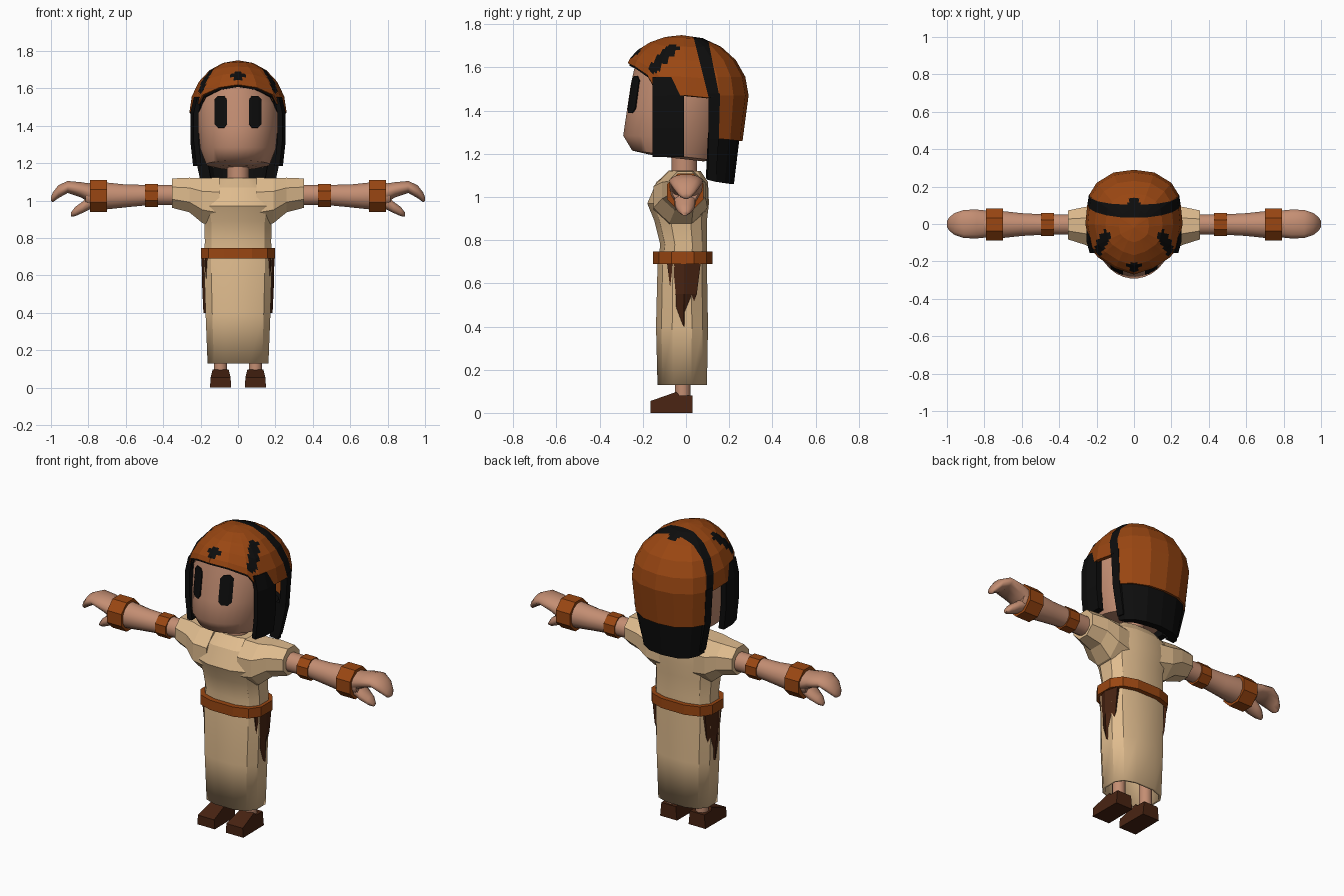
import bpy, bmesh, math
from mathutils import Vector

if "Cube" in bpy.data.objects:
    bpy.data.objects.remove(bpy.data.objects["Cube"])

def material(name, rgb):
    m = bpy.data.materials.new(name)
    m.diffuse_color = (*rgb, 1)
    m.use_nodes = True
    m.node_tree.nodes["Principled BSDF"].inputs["Base Color"].default_value = m.diffuse_color
    return m

SKIN = material("skin", (0.55, 0.27, 0.17))
CLOTH = material("cloth", (0.74, 0.50, 0.27))
LEATHER = material("orange leather", (0.32, 0.062, 0.006))
BROWN = material("dark brown", (0.064, 0.017, 0.006))
BLACK = material("black hair", (0.004, 0.004, 0.004))

def finish(name, bm, mats, smooth=None, thick=0, recalc=True):
    if recalc:
        bmesh.ops.recalc_face_normals(bm, faces=bm.faces)
    me = bpy.data.meshes.new(name)
    bm.to_mesh(me)
    bm.free()
    ob = bpy.data.objects.new(name, me)
    bpy.context.collection.objects.link(ob)
    for m in mats:
        me.materials.append(m)
    if thick:
        mod = ob.modifiers.new("thickness", 'SOLIDIFY')
        mod.thickness, mod.offset = thick, -1
    if smooth:
        bpy.ops.object.select_all(action='DESELECT')
        ob.select_set(True)
        bpy.context.view_layer.objects.active = ob
        bpy.ops.object.shade_smooth_by_angle(angle=math.radians(smooth))
    return ob

def loft(name, rings, mat, closed=True, caps=(True, True), smooth=None, thick=0):
    """Skin a list of equal-length point rows."""
    bm = bmesh.new()
    rows = [[bm.verts.new(p) for p in r] for r in rings]
    n = len(rows[0])
    for a, b in zip(rows, rows[1:]):
        for i in range(n if closed else n - 1):
            j = (i + 1) % n
            bm.faces.new((a[i], a[j], b[j], b[i]))
    if closed and caps[0]:
        bm.faces.new(rows[0])
    if closed and caps[1]:
        bm.faces.new(rows[-1])
    return finish(name, bm, [mat], smooth, thick)

def spow(v, e):
    return math.copysign(abs(v) ** e, v)

def ring_z(zf, zb, hw, yf, yb, n=16, e=2.0):
    """Horizontal rounded ring, its height running from front zf to back zb."""
    pts = []
    for i in range(n):
        a = 2 * math.pi * (i + 0.5) / n
        c, s = spow(math.cos(a), 2 / e), spow(math.sin(a), 2 / e)
        pts.append((hw * c, (yf + yb) / 2 + s * (yb - yf) / 2,
                    (zf + zb) / 2 + s * (zb - zf) / 2))
    return pts

def ring_x(x, yc, ry, zc, rz, n=12):
    """Upright ring across the arm."""
    return [(x, yc + ry * math.cos(2 * math.pi * (i + 0.5) / n),
             zc + rz * math.sin(2 * math.pi * (i + 0.5) / n)) for i in range(n)]

# head and neck
HEAD = [(1.19, 1.165, 0.11, -0.14, 0.08), (1.215, 1.17, 0.17, -0.25, 0.13),
        (1.285, 1.27, 0.203, -0.292, 0.17), (1.40, 1.40, 0.215, -0.275, 0.19),
        (1.52, 1.52, 0.218, -0.257, 0.19), (1.62, 1.62, 0.18, -0.235, 0.16)]
loft("head", [ring_z(*r, n=32) for r in HEAD], SKIN, smooth=50)
loft("neck", [ring_z(z, z, 0.06, -0.068, 0.052) for z in (1.05, 1.19)], SKIN, smooth=40)

# eyes: thin curved plates resting on the face
def face_y(x, z):
    front = -0.275 + (z - 1.40) * 0.15
    ry = (0.19 - front) / 2
    return 0.19 - ry - ry * math.sqrt(1 - (x / 0.216) ** 2) - 0.006

for s in (1, -1):
    cols = [(0.06, 1.41, 1.54), (0.076, 1.39, 1.56), (0.109, 1.39, 1.56), (0.126, 1.41, 1.54)]
    rows = [[(s * x, face_y(x, a + (b - a) * t), a + (b - a) * t) for x, a, b in cols]
            for t in (0, 0.35, 0.7, 1)]
    loft("eye", rows, BLACK, closed=False, thick=0.006)

# helmet: ribs swept from the crown to a shaped rim
half = [(0, -0.27, 1.62), (0.10, -0.238, 1.605), (0.19, -0.18, 1.565), (0.235, -0.13, 1.475),
        (0.26, 0, 1.47), (0.25, 0.10, 1.46), (0.24, 0.155, 1.47), (0.20, 0.22, 1.47),
        (0.11, 0.275, 1.47), (0, 0.29, 1.47)]
rim = half + [(-x, y, z) for x, y, z in half[-2:0:-1]]
crown = Vector((0, -0.02, 1.75))
bm = bmesh.new()
top = bm.verts.new(crown)
ribs = []
for x, y, z in rim:
    k = 1.4 if z > 1.5 else 1.0
    rib = []
    for lv in range(1, 6):
        a = lv / 5 * math.pi / 2
        rib.append(bm.verts.new((x * math.sin(a), crown.y + (y - crown.y) * math.sin(a),
                                 z + (crown.z - z) * max(0, math.cos(a)) ** k)))
    ribs.append(rib)
for a, b in zip(ribs, ribs[1:] + ribs[:1]):
    bm.faces.new((top, a[0], b[0]))
    for i in range(4):
        bm.faces.new((a[i], a[i + 1], b[i + 1], b[i]))
bmesh.ops.subdivide_edges(bm, edges=bm.edges[:], cuts=3, use_grid_fill=True)
# black band cut over the crown, black patches near the brow
for y0, slope in ((0.035, 0.25), (0.10, 0.2)):
    bmesh.ops.bisect_plane(bm, geom=bm.verts[:] + bm.edges[:] + bm.faces[:],
                           plane_co=(0, y0, 1.74), plane_no=(0, 1, slope))
spots = [(Vector((0, -0.225, 1.665)), 0.034)]
for t in (0, 0.33, 0.67, 1):
    spots.append((Vector((0.15, -0.065, 1.69)).lerp(Vector((0.20, -0.15, 1.605)), t), 0.032))
for f in bm.faces:
    c = f.calc_center_median()
    d = 1.74 - c.z
    band = 0.035 + 0.25 * d < c.y < 0.10 + 0.2 * d
    notch = abs(c.x) < 0.05 and 0.06 < c.y < 0.15 - abs(c.x)
    p = Vector((abs(c.x), c.y, c.z))
    f.material_index = int(band or notch or any((p - q).length < r for q, r in spots))
finish("helmet", bm, [LEATHER, BLACK], thick=0.02)

# neck guard of the helmet and the hair beneath it
def both(pts):
    return pts + [(-x, y, z) for x, y, z in pts[-2::-1]]

upper = [(0.24, 0.155, 1.47), (0.20, 0.22, 1.47), (0.11, 0.275, 1.47), (0, 0.29, 1.47)]
lower = [(0.228, 0.15, 1.27), (0.185, 0.205, 1.265), (0.10, 0.25, 1.26), (0, 0.262, 1.26)]
loft("neck_guard", [both(upper), both(lower)], LEATHER, closed=False, thick=0.03)
hair_top = [(0.225, 0.11, 1.29), (0.22, 0.15, 1.29), (0.18, 0.20, 1.29), (0.1, 0.24, 1.29), (0, 0.25, 1.29)]
hair_low = [(0.19, 0.10, 1.08), (0.18, 0.14, 1.07), (0.15, 0.18, 1.065), (0.09, 0.21, 1.06), (0, 0.222, 1.06)]
loft("back_hair", [both(hair_top), both(hair_low)], BLACK, closed=False, thick=0.05)

for s in (1, -1):
    # strap joining the band to the back hair
    loft("strap", [[(s * x, y, z) for x, y in ((xo, y0), (xo - 0.008, y1), (xo - 0.04, y1), (xo - 0.04, y0))]
                   for z, xo, y0, y1 in ((1.48, 0.249, 0.105, 0.158), (1.27, 0.236, 0.105, 0.152),
                                         (1.10, 0.20, 0.10, 0.14))], BLACK)
    # side locks
    loft("side_lock", [[(s * x, y, z) for x, y in ((xo - 0.018, -0.155), (xo, -0.09), (xo, -0.01),
                                                  (xo - 0.035, -0.01), (xo - 0.045, -0.15))]
                       for z, xo in ((1.555, 0.235), (1.47, 0.255), (1.32, 0.255), (1.185, 0.24))], BLACK)

# hairline under the brow
arc = half[3:0:-1] + [half[0]]
loft("hairline", [both([(x * 0.97, y * 0.97, z + dz) for x, y, z in arc]) for dz in (0.01, -0.012)],
     BLACK, closed=False, thick=0.02)

# gown
GOWN = [(0.13, 0.167, -0.135, 0.10), (0.40, 0.178, -0.142, 0.105), (0.68, 0.187, -0.135, 0.10),
        (0.78, 0.182, -0.122, 0.10), (0.89, 0.185, -0.15, 0.10), (0.97, 0.20, -0.183, 0.11),
        (1.07, 0.19, -0.14, 0.105), (1.12, 0.13, -0.075, 0.07)]
loft("gown", [ring_z(z, z, w, f, b, 12, 2.7) for z, w, f, b in GOWN], CLOTH,
     caps=(False, True), smooth=25, thick=0.015)
loft("belt", [ring_z(z, z, 0.203, -0.157, 0.127, 12, 2.7) for z in (0.69, 0.747)], LEATHER)

for s in (1, -1):
    # sleeves
    loft("sleeve", [ring_x(s * x, y, ry, z, rz, 8) for x, y, ry, z, rz in (
        (0.10, -0.03, 0.13, 0.99, 0.145), (0.19, -0.025, 0.135, 1.0, 0.13),
        (0.26, -0.01, 0.11, 1.03, 0.10), (0.352, -0.005, 0.084, 1.04, 0.085))], CLOTH)
    # arms, hands and thumbs
    loft("arm", [ring_x(s * x, -0.003, r, z, r) for x, r, z in (
        (0.30, 0.056, 1.03), (0.48, 0.056, 1.03), (0.60, 0.063, 1.025), (0.70, 0.074, 1.025),
        (0.78, 0.072, 1.027), (0.815, 0.062, 1.03))], SKIN, smooth=50)
    loft("hand", [ring_x(s * x, 0, ry, z, rz) for x, ry, z, rz in (
        (0.77, 0.072, 1.03, 0.06), (0.84, 0.08, 1.058, 0.042), (0.91, 0.078, 1.073, 0.033),
        (0.96, 0.06, 1.048, 0.036), (0.99, 0.035, 1.018, 0.027), (1.0, 0.015, 1.008, 0.01))],
         SKIN, smooth=60)
    loft("thumb", [ring_x(s * x, -0.005, ry, z, rz, 8) for x, ry, z, rz in (
        (0.77, 0.055, 1.01, 0.05), (0.83, 0.05, 0.965, 0.033), (0.87, 0.035, 0.942, 0.027),
        (0.893, 0.015, 0.925, 0.012))], SKIN, smooth=60)
    # arm bands
    for name, x0, x1, r, z in (("upper_arm_band", 0.427, 0.497, 0.066, 1.027),
                               ("wrist_cuff", 0.70, 0.792, 0.092, 1.025)):
        loft(name, [ring_x(s * x, -0.003, r, z, r, 8) for x in (x0, x1)], LEATHER)
    # pointed hip flaps
    loft("hip_flap", [[(s * (x - 0.022), -0.01 - w, z), (s * x, -0.01, z), (s * (x - 0.022), -0.01 + w, z)]
                      for z, x, w in ((0.71, 0.195, 0.08), (0.55, 0.192, 0.06), (0.40, 0.185, 0.004))],
         BROWN, closed=False, thick=0.02)
    # legs and shoes
    loft("leg", [ring_z(z, z, 0.036, -0.052, 0.02, 10) for z in (0.06, 0.35)], SKIN,
         smooth=50).location.x = s * 0.093
    side = [(-0.165, 0, 0.057), (0.03, 0, 0.055), (0.03, 0.08, 0.047), (-0.03, 0.08, 0.047),
            (-0.045, 0.097, 0.043), (-0.165, 0.055, 0.053)]
    loft("shoe", [[(s * 0.093 + k * w, y, z) for y, z, w in side] for k in (-1, 1)], BROWN)
